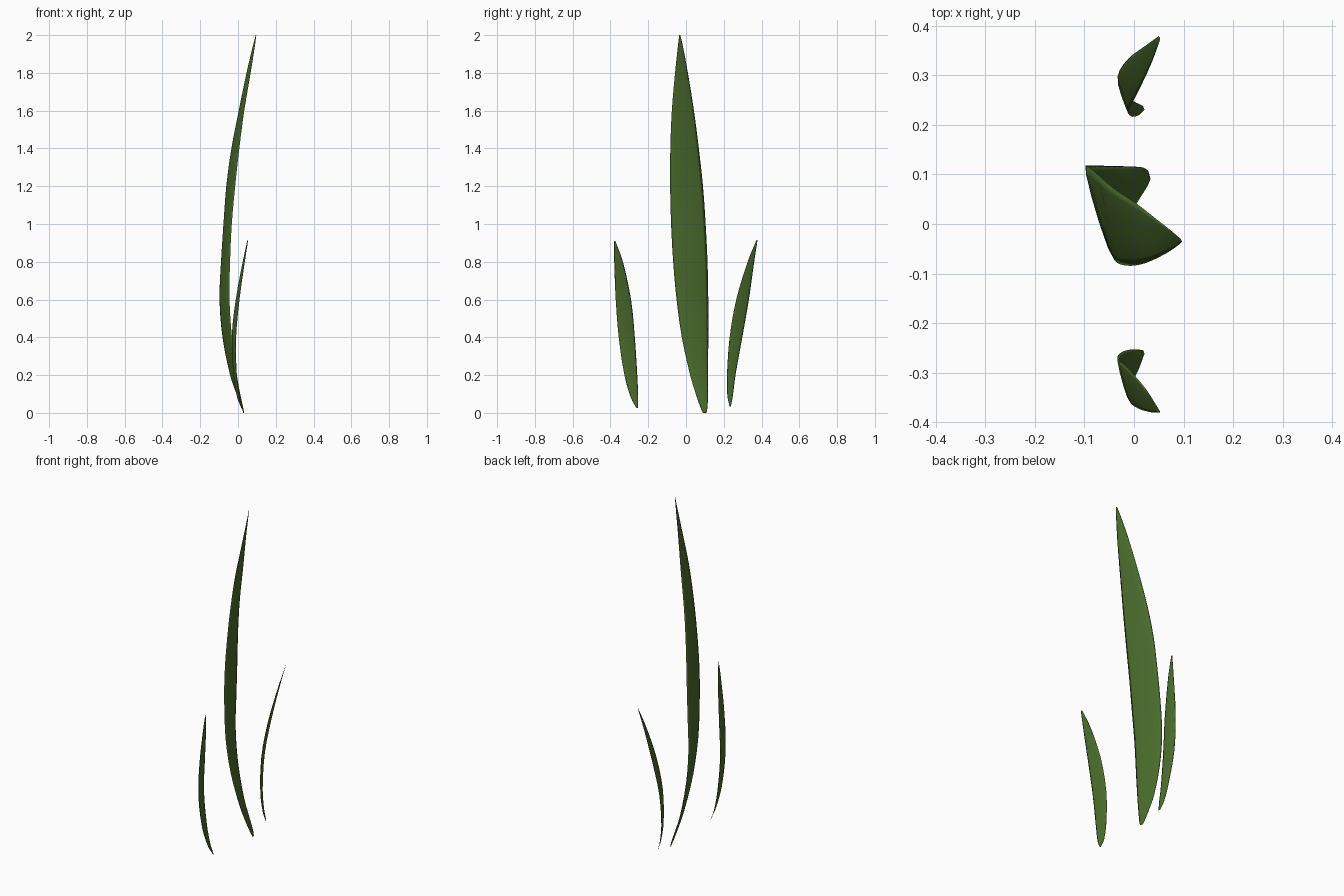
import bpy, bmesh, math
from mathutils import Vector

leaf_mat = bpy.data.materials.new("leaf_green")
leaf_mat.diffuse_color = (0.07, 0.15, 0.025, 1)


def smooth_rows(rows, sub=3):
    """Catmull-Rom style interpolation of the edge rows over height."""
    def slope(i):
        a, b = rows[max(i - 1, 0)], rows[min(i + 1, len(rows) - 1)]
        return [(q - p) / (b[0] - a[0]) for p, q in zip(a, b)]
    out = []
    for i in range(len(rows) - 1):
        a, b, sa, sb = rows[i], rows[i + 1], slope(i), slope(i + 1)
        h = b[0] - a[0]
        for s in range(sub):
            t = s / sub
            t2, t3 = t * t, t ** 3
            out.append([(2*t3 - 3*t2 + 1) * a[k] + (t3 - 2*t2 + t) * h * sa[k]
                        + (3*t2 - 2*t3) * b[k] + (t3 - t2) * h * sb[k] for k in range(5)])
    out.append(list(rows[-1]))
    return out


def blade(name, rows, thick=0.08, sides=10):
    """Loft a thin lens section between the two edges of a leaf."""
    bm = bmesh.new()
    rings = []
    for z, x1, y1, x2, y2 in smooth_rows(rows):
        a, b = Vector((x1, y1, z)), Vector((x2, y2, z))
        mid, half = (a + b) / 2, (b - a) / 2
        normal = Vector((-half.y, half.x, 0)) * thick
        ring = []
        for i in range(sides):
            t = 2 * math.pi * i / sides
            ring.append(bm.verts.new(mid + half * math.cos(t) + normal * math.sin(t)))
        rings.append(ring)
    for r, s in zip(rings, rings[1:]):
        for i in range(sides):
            j = (i + 1) % sides
            bm.faces.new((r[i], r[j], s[j], s[i]))
    bm.faces.new(rings[0][::-1])
    bm.faces.new(rings[-1])
    bmesh.ops.recalc_face_normals(bm, faces=bm.faces)
    for f in bm.faces:
        f.smooth = True
    mesh = bpy.data.meshes.new(name)
    bm.to_mesh(mesh)
    bm.free()
    mesh.materials.append(leaf_mat)
    obj = bpy.data.objects.new(name, mesh)
    bpy.context.collection.objects.link(obj)
    return obj


# Each row: height, then x, y of one leaf edge and x, y of the other
# Tall central leaf
blade("tall_leaf", [
    (0.0, 0.033, 0.090, 0.028, 0.108),
    (0.03, 0.027, 0.076, 0.018, 0.114),
    (0.1, 0.012, 0.052, -0.008, 0.116),
    (0.2, -0.006, 0.022, -0.042, 0.117),
    (0.4, -0.032, -0.022, -0.082, 0.118),
    (0.6, -0.045, -0.050, -0.098, 0.118),
    (0.8, -0.042, -0.068, -0.090, 0.114),
    (1.0, -0.033, -0.079, -0.077, 0.104),
    (1.2, -0.015, -0.084, -0.062, 0.090),
    (1.4, 0.007, -0.083, -0.035, 0.068),
    (1.6, 0.033, -0.075, 0.004, 0.042),
    (1.8, 0.067, -0.058, 0.045, 0.010),
    (1.94, 0.089, -0.043, 0.078, -0.016),
    (2.0, 0.097, -0.036, 0.094, -0.030)])

# Short leaf on the -y side
blade("short_leaf_front", [
    (0.025, 0.021, -0.262, 0.018, -0.254),
    (0.08, 0.010, -0.292, -0.004, -0.253),
    (0.2, -0.006, -0.326, -0.024, -0.258),
    (0.4, -0.010, -0.356, -0.033, -0.271),
    (0.6, 0.008, -0.372, -0.012, -0.291),
    (0.8, 0.036, -0.380, 0.025, -0.334),
    (0.91, 0.053, -0.380, 0.050, -0.374)])

# Short leaf on the +y side
blade("short_leaf_back", [
    (0.035, 0.021, 0.230, 0.018, 0.238),
    (0.09, 0.009, 0.219, -0.002, 0.248),
    (0.2, -0.006, 0.217, -0.022, 0.262),
    (0.4, -0.010, 0.231, -0.033, 0.298),
    (0.6, 0.008, 0.266, -0.012, 0.333),
    (0.8, 0.036, 0.326, 0.025, 0.361),
    (0.915, 0.053, 0.373, 0.050, 0.379)])
